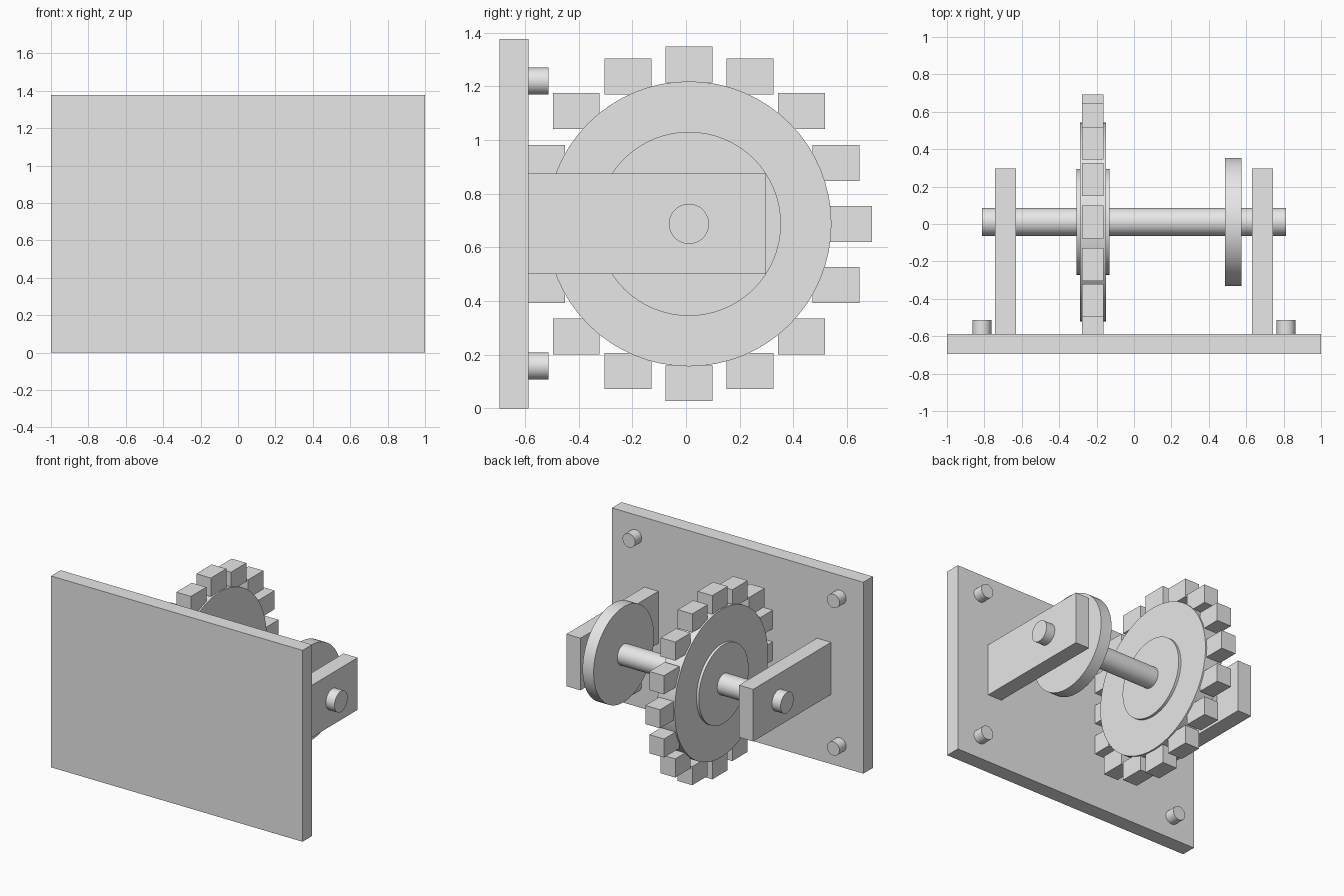
import bpy
from math import cos, sin, radians, tau

cube = bpy.data.objects.get("Cube")
if cube:
    bpy.data.objects.remove(cube, do_unlink=True)

# Single plain grey
grey = bpy.data.materials.new("plain_grey")
grey.use_nodes = True
colour = (0.8, 0.8, 0.8, 1)
grey.diffuse_color = colour
grey.node_tree.nodes["Principled BSDF"].inputs["Base Color"].default_value = colour

AXLE_Y, AXLE_Z = 0.011, 0.688
PLATE_BACK = -0.587
WHEEL_X = -0.22


def finish(name):
    obj = bpy.context.object
    obj.name = name
    obj.data.materials.append(grey)
    return obj


def box(name, centre, size):
    bpy.ops.mesh.primitive_cube_add(size=1, location=centre)
    bpy.context.object.scale = size
    bpy.ops.object.transform_apply(location=False, rotation=False, scale=True)
    return finish(name)


def cylinder(name, centre, radius, length, axis):
    turn = (0, radians(90), 0) if axis == "x" else (radians(90), 0, 0)
    bpy.ops.mesh.primitive_cylinder_add(
        vertices=64, radius=radius, depth=length, location=centre, rotation=turn)
    bpy.ops.object.shade_smooth_by_angle(angle=radians(30))
    return finish(name)


def on_axle(name, x, radius, length):
    return cylinder(name, (x, AXLE_Y, AXLE_Z), radius, length, "x")


# Mounting plate
box("mounting_plate", (0, -0.641, 0.688), (2, 0.108, 1.376))

# Support arms and corner bolts, mirrored left and right
for side, sign in (("left", 1), ("right", -1)):
    box(side + "_support_arm", (sign * 0.687, -0.147, 0.688), (0.112, 0.89, 0.375))
    for level, z in (("lower", 0.158), ("upper", 1.22)):
        cylinder(f"{side}_{level}_bolt", (sign * 0.813, -0.556, z), 0.05, 0.088, "y")

# Axle with its wheels
on_axle("axle", 0, 0.0746, 1.624)
on_axle("small_wheel", 0.531, 0.343, 0.088)
on_axle("large_wheel", WHEEL_X, 0.531, 0.138)
on_axle("large_wheel_hub", WHEEL_X, 0.283, 0.176)

# Upright rim blocks around the large wheel
BLOCKS = 16
for i in range(BLOCKS):
    a = tau * i / BLOCKS
    box(f"rim_block_{i + 1}",
        (WHEEL_X, AXLE_Y + 0.594 * cos(a), AXLE_Z + 0.594 * sin(a)),
        (0.116, 0.175, 0.134))
